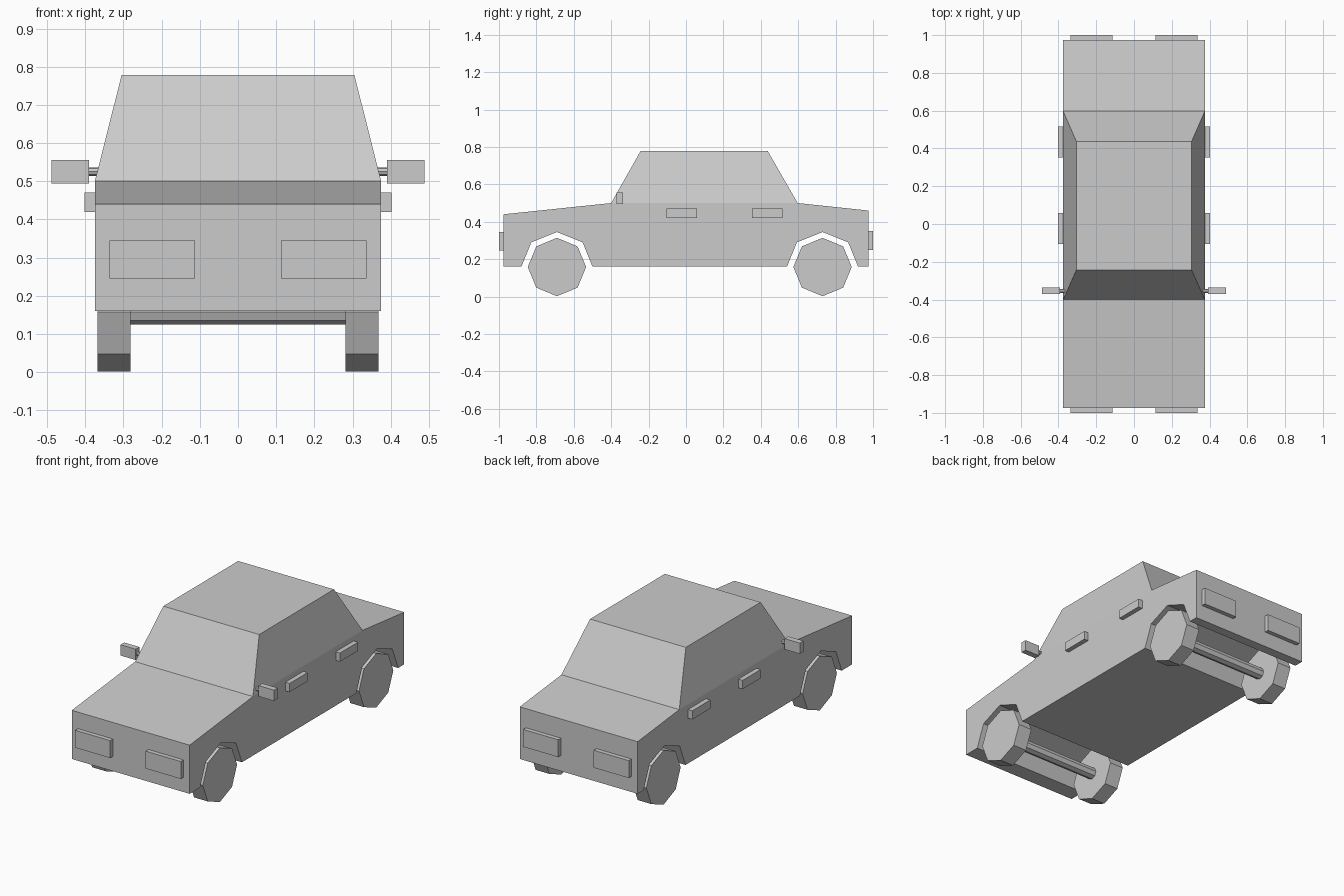
import bpy
import bmesh
from math import pi, cos, sin
from mathutils import Matrix, Vector

cube = bpy.data.objects.get("Cube")
if cube:
    bpy.data.objects.remove(cube, do_unlink=True)

GREY = (0.6, 0.6, 0.6, 1.0)
paint = bpy.data.materials.new("plain grey")
paint.use_nodes = True
paint.diffuse_color = GREY
paint.node_tree.nodes["Principled BSDF"].inputs["Base Color"].default_value = GREY

HALF_WIDTH = 0.375
AXLES = {"front": -0.69, "rear": 0.73}
HUB_Z = 0.158
SIDES = {"left": 1, "right": -1}


def finish(name, bm):
    bmesh.ops.recalc_face_normals(bm, faces=bm.faces[:])
    mesh = bpy.data.meshes.new(name)
    bm.to_mesh(mesh)
    bm.free()
    mesh.materials.append(paint)
    obj = bpy.data.objects.new(name, mesh)
    bpy.context.collection.objects.link(obj)
    return obj


def extrude_profile(name, profile, x0, x1):
    """Prism along x from a (y, z) outline."""
    bm = bmesh.new()
    face = bm.faces.new([bm.verts.new((x0, y, z)) for y, z in profile])
    grown = bmesh.ops.extrude_face_region(bm, geom=[face])["geom"]
    moved = [v for v in grown if isinstance(v, bmesh.types.BMVert)]
    bmesh.ops.translate(bm, verts=moved, vec=(x1 - x0, 0, 0))
    return finish(name, bm)


def box(name, low, high):
    low, high = Vector(low), Vector(high)
    bm = bmesh.new()
    place = Matrix.Translation((low + high) / 2) @ Matrix.Diagonal((*(high - low), 1))
    bmesh.ops.create_cube(bm, size=1, matrix=place)
    return finish(name, bm)


def rod(name, y, z, radius, x0, x1, sides=8):
    """Faceted cylinder along x, with a corner at the top."""
    ring = [(y + radius * sin(2 * pi * i / sides), z + radius * cos(2 * pi * i / sides))
            for i in range(sides)]
    return extrude_profile(name, ring, x0, x1)


def arch(y):
    """Wheel arch outline, from rear foot to front foot."""
    return [(y + 0.19, 0.16), (y + 0.137, 0.29), (y, 0.345),
            (y - 0.137, 0.29), (y - 0.19, 0.16)]


# Lower body with wheel arches cut right across
outline = [(-0.975, 0.16), (-0.975, 0.44), (-0.4, 0.5), (0.597, 0.5),
           (0.975, 0.46), (0.975, 0.16)]
outline += arch(AXLES["rear"]) + arch(AXLES["front"])
extrude_profile("body", outline, -HALF_WIDTH, HALF_WIDTH)

# Tapered cabin
bm = bmesh.new()
bmesh.ops.create_cube(bm, size=2)
for v in bm.verts:
    top = v.co.z > 0
    half, front, back, z = (0.305, -0.243, 0.437, 0.778) if top else (HALF_WIDTH, -0.4, 0.597, 0.5)
    v.co = (half * v.co.x, back if v.co.y > 0 else front, z)
finish("cabin", bm)

# Axles and wheels
for end, y in AXLES.items():
    rod(f"{end}_axle", y, HUB_Z, 0.033, -0.29, 0.29)
    for side, s in SIDES.items():
        rod(f"{end}_{side}_wheel", y, HUB_Z, 0.156, s * 0.281, s * 0.368)

for side, s in SIDES.items():
    # Headlights and tail lights
    x0, x1 = sorted((s * 0.113, s * 0.336))
    box(f"{side}_headlight", (x0, -1.0, 0.245), (x1, -0.97, 0.345))
    box(f"{side}_tail_light", (x0, 0.97, 0.25), (x1, 1.0, 0.35))
    # Door handles
    x0, x1 = sorted((s * 0.37, s * 0.402))
    for door, y in (("front", -0.023), ("rear", 0.435)):
        box(f"{side}_{door}_door_handle", (x0, y - 0.082, 0.42), (x1, y + 0.082, 0.47))
    # Wing mirrors on short arms
    x0, x1 = sorted((s * 0.391, s * 0.488))
    box(f"{side}_mirror", (x0, -0.371, 0.494), (x1, -0.337, 0.556))
    rod(f"{side}_mirror_arm", -0.354, 0.525, 0.011, s * 0.355, s * 0.395)
